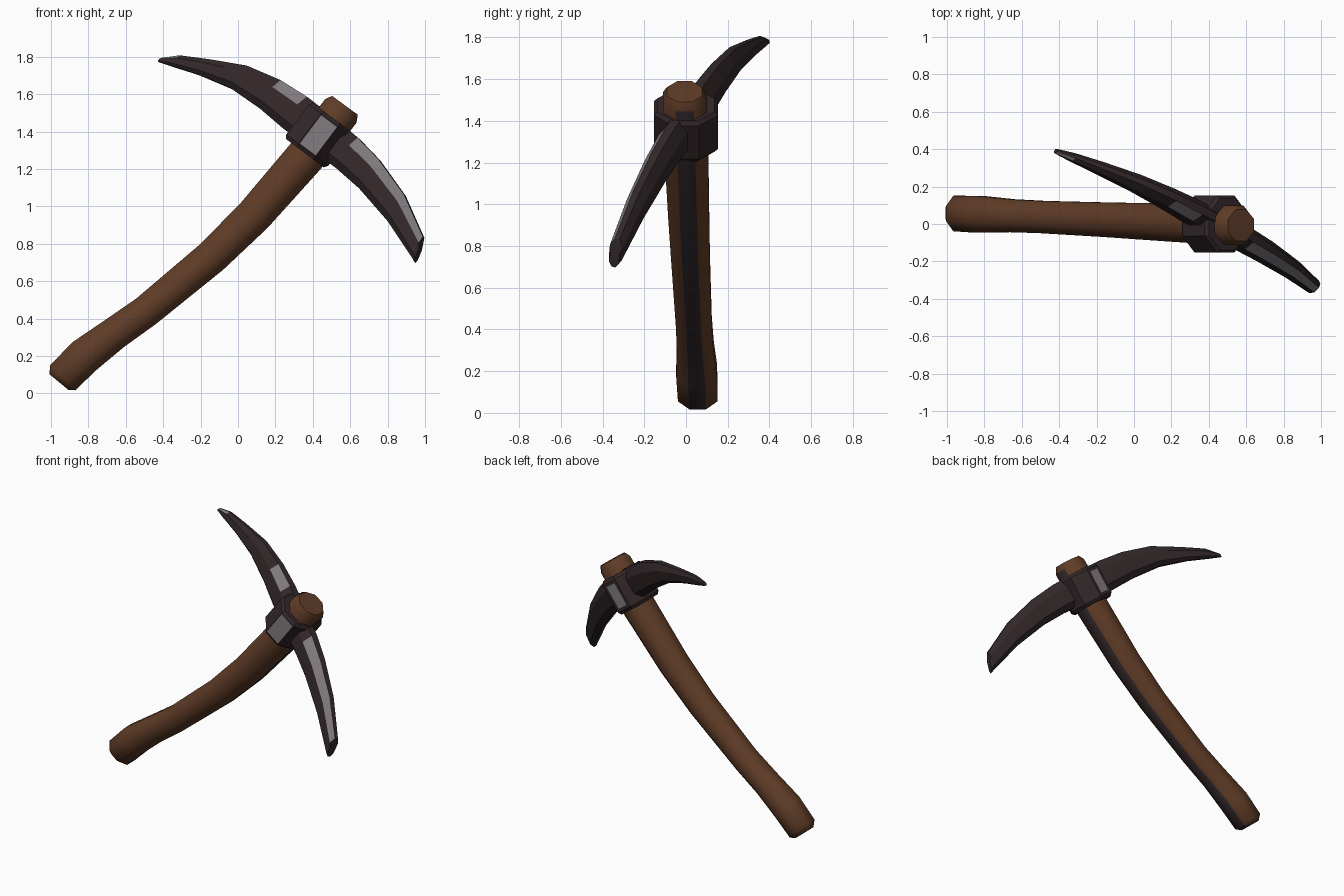
import bpy
import bmesh
import math
from mathutils import Vector

old = bpy.data.objects.get("Cube")
if old:
    bpy.data.objects.remove(old, do_unlink=True)


def material(name, rgb):
    m = bpy.data.materials.new(name)
    m.use_nodes = True
    color = (*rgb, 1.0)
    m.diffuse_color = color
    bsdf = next(n for n in m.node_tree.nodes if n.type == "BSDF_PRINCIPLED")
    bsdf.inputs["Base Color"].default_value = color
    bsdf.inputs["Roughness"].default_value = 0.8
    return m


wood = material("brown_wood", (0.115, 0.045, 0.02))
iron = material("dark_iron", (0.032, 0.020, 0.022))
worn = material("worn_grey_edge", (0.22, 0.20, 0.215))


def loft(name, rings, mats, rule, angle, finish=None):
    """Skin a list of closed rings, cap both ends, colour sides by rule(ring, side)."""
    bm = bmesh.new()
    rows = [[bm.verts.new(p) for p in ring] for ring in rings]
    n = len(rows[0])
    for i in range(len(rows) - 1):
        for j in range(n):
            k = (j + 1) % n
            f = bm.faces.new((rows[i][j], rows[i][k], rows[i + 1][k], rows[i + 1][j]))
            f.material_index = rule(i, j)
    bm.faces.new(rows[0])
    bm.faces.new(rows[-1])
    bmesh.ops.recalc_face_normals(bm, faces=bm.faces[:])
    if finish:
        finish(bm)
    me = bpy.data.meshes.new(name)
    bm.to_mesh(me)
    bm.free()
    for m in mats:
        me.materials.append(m)
    me.polygons.foreach_set("use_smooth", [True] * len(me.polygons))
    me.set_sharp_from_angle(angle=math.radians(angle))
    ob = bpy.data.objects.new(name, me)
    bpy.context.scene.collection.objects.link(ob)
    return ob


def octagon(center, side, up, half_side, half_up):
    """Octagon whose flats face +-side and +-up; side 0 faces -up."""
    k = 1 / math.cos(math.pi / 8)
    ring = []
    for j in range(8):
        a = -math.pi / 2 + (j - 0.5) * math.pi / 4
        ring.append(center + side * (math.cos(a) * half_side * k)
                    + up * (math.sin(a) * half_up * k))
    return ring


Y = Vector((0, 1, 0))

# Handle: curved spine as (x, z, half width)
spine = [(-0.957, 0.06, 0.065), (-0.938, 0.083, 0.095), (-0.82, 0.20, 0.098),
         (-0.66, 0.32, 0.088), (-0.49, 0.44, 0.086), (-0.14, 0.73, 0.092),
         (0.085, 0.95, 0.098), (0.36, 1.265, 0.105), (0.55, 1.51, 0.105),
         (0.572, 1.54, 0.085)]
centers = [Vector((x, 0.042 * (0.4 - x), z)) for x, z, r in spine]
rings = []
for i, c in enumerate(centers):
    t = centers[min(i + 1, len(centers) - 1)] - centers[max(i - 1, 0)]
    t.y = 0
    t.normalize()
    rings.append(octagon(c, Y, t.cross(Y), spine[i][2], spine[i][2]))
# one dark strip along the underside
under = 0 if t.cross(Y).z > 0 else 4
loft("handle", rings, [wood, iron], lambda i, j: int(j == under and i < 8), 50)

# Head frame: A along the handle, D along the pick, N across the blade
A = Vector((0.6, 0, 0.8))
D = Vector((0.733, -0.39, -0.556)).normalized()
N = A.cross(D).normalized()
C = Vector((0.43, 0, 1.38))

# Collar around the handle, with worn panels on its front and back
across = Y.cross(A)


def worn_panels(bm):
    for sign, margin in ((-1, 0.008), (1, 0.03)):
        panel = max(bm.faces, key=lambda f: f.normal.y * sign * f.calc_area())
        bmesh.ops.inset_individual(bm, faces=[panel], thickness=margin)
        panel.material_index = 1


collar = [octagon(C + A * h, across, Y, 0.14 * s, 0.153 * s)
          for h, s in ((-0.12, 0.9), (-0.1, 1), (0.1, 1), (0.12, 0.9))]
loft("collar", collar, [iron, worn], lambda i, j: 0, 30, worn_panels)

# Pick blades: stations as (along, top, bottom, half thickness)
stations = [(-1.0, -0.18, -0.205, 0.012), (-0.92, -0.108, -0.18, 0.022),
            (-0.77, -0.03, -0.13, 0.033), (-0.57, 0.065, -0.083, 0.044),
            (-0.36, 0.113, -0.075, 0.053), (-0.18, 0.127, -0.085, 0.06),
            (0.0, 0.125, -0.085, 0.062), (0.2, 0.117, -0.083, 0.06),
            (0.37, 0.092, -0.095, 0.055), (0.61, 0.024, -0.143, 0.045),
            (0.845, -0.095, -0.222, 0.034), (0.862, -0.125, -0.23, 0.025)]
section = [(-0.35, 1), (-1, 0.7), (-1, 0.2), (-0.4, 0),
           (0.4, 0), (1, 0.2), (1, 0.7), (0.35, 1)]
blade = []
for u, top, bottom, half in stations:
    lean = 0.035 * max(0, u)
    blade.append([C + D * (u + lean * (1 - v)) + A * (bottom + (top - bottom) * v)
                  + N * (half * w) for w, v in section])
# worn front bevel at the tip, beside the collar and along the broad blade
loft("pick_head", blade, [iron, worn],
     lambda i, j: int(j == 0 and i in (0, 4, 7, 8, 9)), 28)
